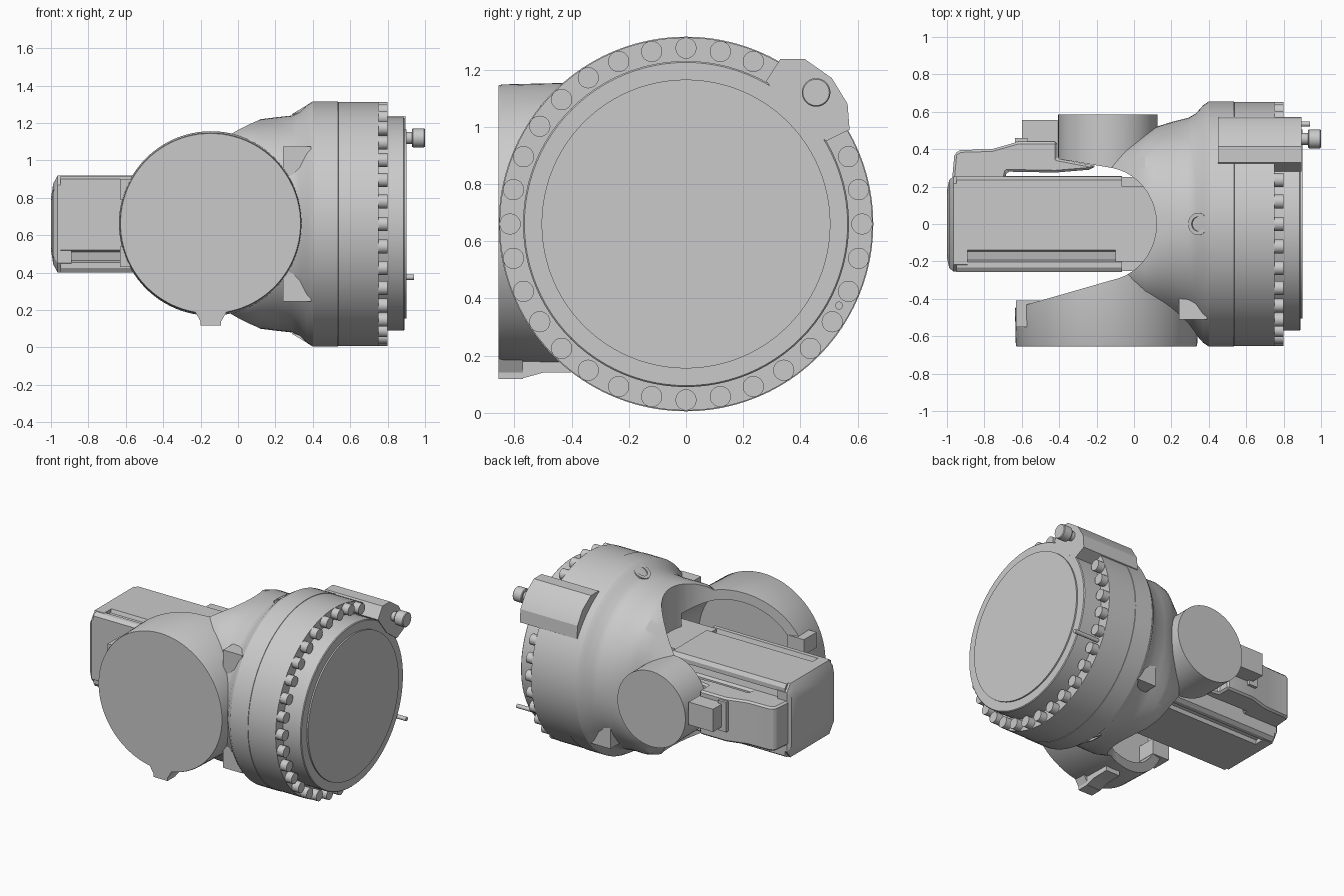
import bpy, bmesh, math
from mathutils import Vector

if "Cube" in bpy.data.objects:
    bpy.data.objects.remove(bpy.data.objects["Cube"], do_unlink=True)

grey = bpy.data.materials.new("cast_grey")
grey.use_nodes = True
grey.diffuse_color = (0.59, 0.59, 0.59, 1)
bsdf = grey.node_tree.nodes["Principled BSDF"]
bsdf.inputs["Base Color"].default_value = (0.59, 0.59, 0.59, 1)
bsdf.inputs["Roughness"].default_value = 0.6

CZ = 0.66      # height of the main axis
HUB_X = -0.147  # cross axis of the fork


def loft(name, rings):
    """Skin a list of equal-length closed rings and cap both ends."""
    bm = bmesh.new()
    loops = [[bm.verts.new(p) for p in ring] for ring in rings]
    n = len(loops[0])
    for a, b in zip(loops, loops[1:]):
        for i in range(n):
            j = (i + 1) % n
            bm.faces.new((a[i], a[j], b[j], b[i]))
    bm.faces.new(loops[0])
    bm.faces.new(loops[-1])
    bmesh.ops.recalc_face_normals(bm, faces=bm.faces)
    mesh = bpy.data.meshes.new(name)
    bm.to_mesh(mesh)
    bm.free()
    ob = bpy.data.objects.new(name, mesh)
    bpy.context.collection.objects.link(ob)
    mesh.materials.append(grey)
    return ob


def place(axis, t, u, v):
    return {"x": (t, u, v), "y": (u, t, v), "z": (u, v, t)}[axis]


def prism(name, axis, pts, a, b):
    return loft(name, [[place(axis, t, u, v) for u, v in pts] for t in (a, b)])


def box(name, x, y, z):
    return prism(name, "z", [(x[0], y[0]), (x[1], y[0]), (x[1], y[1]), (x[0], y[1])], *z)


def lathe(name, axis, centre, profile, n=96):
    """Profile is (position along the axis, radius)."""
    turn = [i * math.tau / n for i in range(n)]
    return loft(name, [[place(axis, t, centre[0] + r * math.cos(k), centre[1] + r * math.sin(k))
                        for k in turn] for t, r in profile])


def apply_mod(ob, kind, **settings):
    mod = ob.modifiers.new(kind.lower(), kind)
    for key, value in settings.items():
        setattr(mod, key, value)
    bpy.ops.object.select_all(action="DESELECT")
    bpy.context.view_layer.objects.active = ob
    ob.select_set(True)
    bpy.ops.object.modifier_apply(modifier=mod.name)


def cut(ob, cutter):
    apply_mod(ob, "BOOLEAN", operation="DIFFERENCE", solver="EXACT", object=cutter)


def flip(pts):
    return [(u, 2 * CZ - v) for u, v in pts]


# Main ring and output flange
axis_c = (0, CZ)
lathe("main_ring", "x", axis_c, [(0.385, 0.645), (0.4, 0.655), (0.535, 0.655), (0.536, 0.652), (0.75, 0.652)])
lathe("flange_disc", "x", axis_c, [(0.74, 0.57), (0.885, 0.57), (0.89, 0.565)])
lathe("flange_face", "x", axis_c, [(0.88, 0.505), (0.9, 0.505)])

# Ring of bolts, left out under the bracket
for i in range(32):
    if i in (3, 4, 5):
        continue
    k = i * math.tau / 32
    lathe("flange_bolt", "x", (0.615 * math.sin(k), CZ + 0.615 * math.cos(k)),
          [(0.74, 0.037), (0.8, 0.037)], 20)

# Bracket with knob, and the small pin
prism("bracket", "x", [(0.28, 1.16), (0.33, 1.237), (0.415, 1.237), (0.51, 1.17),
                       (0.565, 1.08), (0.572, 0.99), (0.49, 0.95), (0.38, 1.03)], 0.45, 0.895)
knob = (0.455, 1.12)
lathe("knob_neck", "x", knob, [(0.88, 0.032), (0.94, 0.032)], 24)
lathe("knob", "x", knob, [(0.93, 0.046), (0.935, 0.05), (0.995, 0.05), (1.0, 0.046)], 32)
lathe("flange_pin", "x", (0.535, 0.375), [(0.74, 0.014), (0.94, 0.014)], 16)


# Neck: squarish sections shrinking towards the fork, lower on the back arm
def section(x, ry, rz, e, lean=0, n=96):
    ring = []
    for i in range(n):
        c, s = math.cos(i * math.tau / n), math.sin(i * math.tau / n)
        y = math.copysign(abs(c) ** (2 / e), c)
        z = math.copysign(abs(s) ** (2 / e), s) * (1 - lean * max(0, y))
        ring.append((x, ry * y, CZ + rz * z))
    return ring


neck = loft("neck", [section(*s) for s in (
    (0.4, 0.655, 0.655, 2), (0.37, 0.635, 0.637, 2), (0.33, 0.59, 0.6, 2), (0.29, 0.568, 0.58, 2.05),
    (0.2, 0.545, 0.57, 2.15), (0.12, 0.52, 0.56, 2.4), (0.06, 0.48, 0.545, 2.9, 0.05),
    (0, 0.44, 0.53, 3.2, 0.17), (-0.08, 0.41, 0.51, 3.3, 0.4), (-0.16, 0.39, 0.46, 2.9, 0.55),
    (-0.3, 0.37, 0.32, 2.3, 0.5))])

# Fork ends
hub_c = (HUB_X, CZ + 0.003)
front_disc = lathe("front_disc", "y", hub_c, [(-0.655, 0.481), (-0.645, 0.485), (-0.22, 0.495)])
back_hub = lathe("back_hub", "y", (-0.14, CZ), [(0.2, 0.265), (0.585, 0.265)])

# Opening through the fork: round inner end, flared sides; hollow in the front disc
arc = [math.radians(a) for a in range(-80, 81, 8)]
outline = [(-0.17 + 0.29 * math.cos(a), 0.305 * math.sin(a)) for a in arc]
outline += [(-0.42, 0.35), (-0.8, 0.42), (-0.8, -0.495), (-0.5, -0.41)]
opening = prism("opening_cutter", "z", outline, -0.5, 2)
recess = lathe("recess_cutter", "y", hub_c, [(-0.54, 0.425), (-0.1, 0.425)])
for part in (neck, front_disc, back_hub):
    cut(part, opening)
for part in (neck, front_disc):
    cut(part, recess)
for helper in (opening, recess):
    bpy.data.objects.remove(helper, do_unlink=True)

# Stop blocks and bottom tab on the front disc
for lo, hi in ((0.43, 0.54), (0.79, 0.9)):
    box("stop_block", (-0.632, -0.5), (-0.55, -0.41), (lo, hi))
prism("disc_tab", "y", [(-0.235, 0.2), (-0.2, 0.14), (-0.2, 0.118), (-0.09, 0.118), (-0.09, 0.14), (-0.055, 0.2)],
      -0.655, -0.57)
prism("disc_tab_rear", "x", [(-0.58, 0.118), (-0.5, 0.14), (-0.38, 0.142), (-0.38, 0.2), (-0.58, 0.2)], -0.2, -0.09)

# Gussets between neck and ring
gusset = [(0.24, 1.075), (0.39, 1.075), (0.39, 1.06), (0.31, 0.91), (0.24, 0.91)]
for pts in (gusset, flip(gusset)):
    prism("front_gusset", "y", pts, -0.51, -0.36)
prism("back_gusset", "y", flip(gusset), 0.36, 0.5)

# Eyelets on the sloping shoulder, top and bottom
for side in (1, -1):
    normal = Vector((-0.6, 0, side))
    ob = lathe("shoulder_eyelet", "z", (0, 0), [(-0.08, 0.06), (0.018, 0.06), (0.018, 0.038), (-0.02, 0.038)], 32)
    ob.rotation_euler = normal.to_track_quat("Z", "Y").to_euler()
    ob.location = (0.35, 0, CZ + side * 0.603)

# Motor body: one groove per side, repeated by quarter turns
edge = [(0.24, 0.26), (-0.14, 0.26), (-0.15, 0.235), (-0.195, 0.225), (-0.205, 0.257), (-0.235, 0.257)]
body = []
for turn in range(4):
    body += edge
    edge = [(-v, u) for u, v in edge]
prism("motor_body", "x", [(u * 0.985, CZ + v) for u, v in body], -0.95, -0.065)
cap_rings = [(-0.89, 0.255, 0.26), (-0.965, 0.255, 0.26), (-0.988, 0.235, 0.215), (-1.0, 0.18, 0.14)]
corner = [(1, 0.8), (0.85, 1), (-0.85, 1), (-1, 0.8), (-1, -0.8), (-0.85, -1), (0.85, -1), (1, -0.8)]
loft("motor_end_cap", [[(x, u * ry, CZ + v * rz) for u, v in corner] for x, ry, rz in cap_rings])

# Stepped mount joining the motor to the neck
box("motor_mount", (-0.1, 0.2), (-0.2, 0.2), (CZ - 0.255, CZ + 0.255))
box("motor_mount_side", (-0.1, 0.2), (-0.25, 0.25), (CZ - 0.18, CZ + 0.18))

# Connector cover and plug on the motor's side
cover = prism("connector_cover", "z", [(-0.985, 0.1), (-0.96, 0.375), (-0.93, 0.395), (-0.76, 0.4), (-0.62, 0.44),
                                       (-0.41, 0.44), (-0.41, 0.35), (-0.2, 0.31), (-0.24, 0.29), (-0.42, 0.275),
                                       (-0.68, 0.28), (-0.7, 0.2)], 0.5, 0.81)
apply_mod(cover, "BEVEL", width=0.012, segments=1, limit_method="ANGLE", angle_limit=math.radians(50))
box("connector_plug", (-0.6, -0.41), (0.4, 0.555), (0.61, 0.77))
box("connector_collar", (-0.635, -0.57), (0.38, 0.46), (0.58, 0.79))

# Smooth shading with sharp edges kept
bpy.ops.object.select_all(action="DESELECT")
for ob in bpy.context.scene.objects:
    if ob.type == "MESH":
        ob.select_set(True)
        bpy.context.view_layer.objects.active = ob
bpy.ops.object.shade_smooth_by_angle(angle=math.radians(25))
